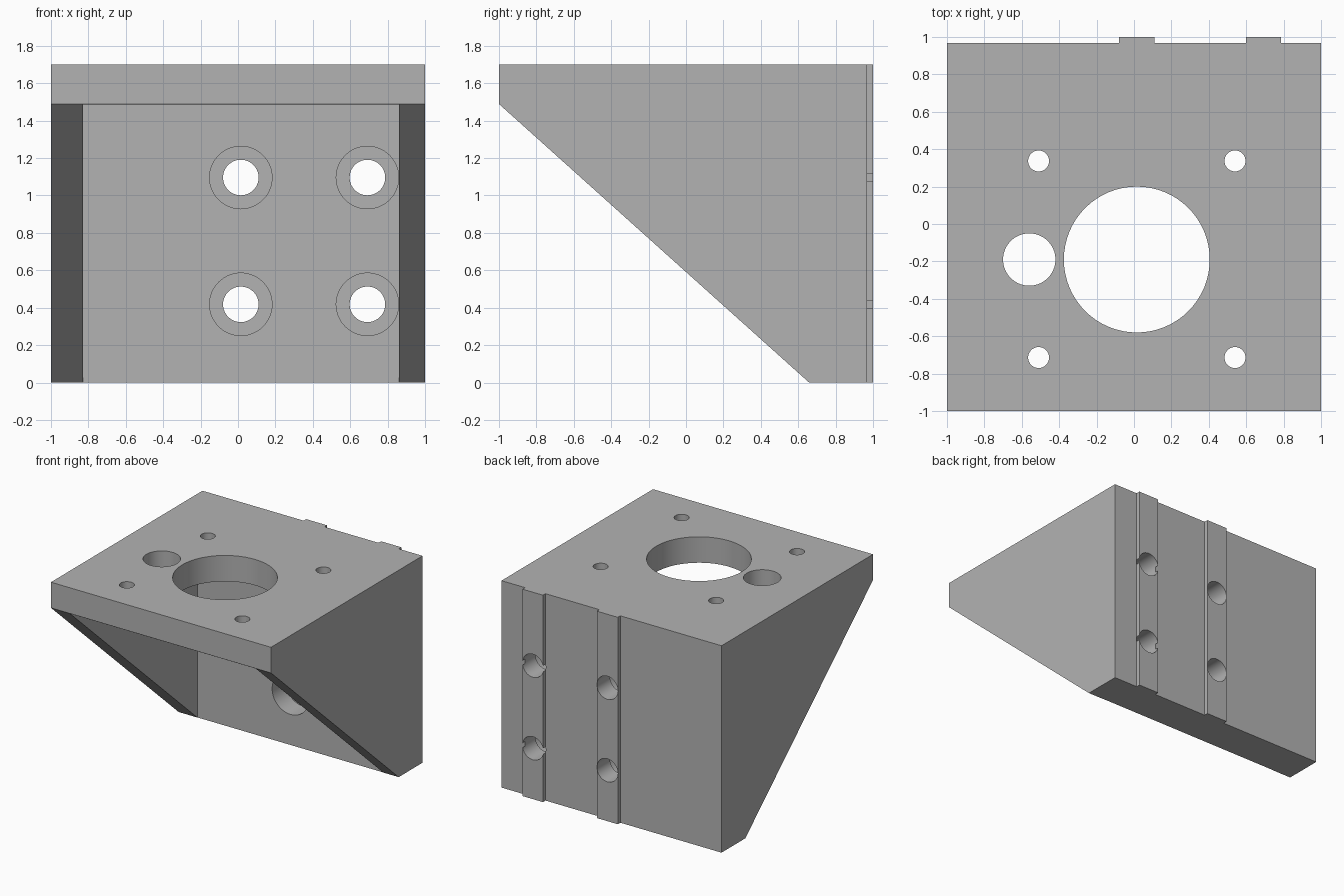
import bpy, bmesh
from math import pi
from mathutils import Vector, Matrix

if "Cube" in bpy.data.objects:
    bpy.data.objects.remove(bpy.data.objects["Cube"])

HEIGHT = 1.70
PLATE_BOTTOM = 1.487     # underside of the top plate
BACK = 0.967             # rear face without the ribs
WEB_FRONT = 0.66         # front face of the upright plate

grey = bpy.data.materials.new("machined grey")
grey.use_nodes = True
grey.diffuse_color = (0.45, 0.45, 0.45, 1)
grey.node_tree.nodes["Principled BSDF"].inputs["Base Color"].default_value = (0.45, 0.45, 0.45, 1)


def finish(name, bm):
    bmesh.ops.recalc_face_normals(bm, faces=bm.faces)
    mesh = bpy.data.meshes.new(name)
    bm.to_mesh(mesh)
    bm.free()
    mesh.materials.append(grey)
    obj = bpy.data.objects.new(name, mesh)
    bpy.context.collection.objects.link(obj)
    return obj


def prism(name, outline, extrude):
    """Solid swept from a closed outline of 3D points."""
    bm = bmesh.new()
    face = bm.faces.new([bm.verts.new(p) for p in outline])
    swept = bmesh.ops.extrude_face_region(bm, geom=[face])["geom"]
    verts = [v for v in swept if isinstance(v, bmesh.types.BMVert)]
    bmesh.ops.translate(bm, verts=verts, vec=Vector(extrude))
    return finish(name, bm)


def drill(name, radius, depth, centre, along_y=False):
    bm = bmesh.new()
    matrix = Matrix.Translation(centre)
    if along_y:
        matrix = matrix @ Matrix.Rotation(pi / 2, 4, "X")
    bmesh.ops.create_cone(bm, cap_ends=True, segments=64, radius1=radius,
                          radius2=radius, depth=depth, matrix=matrix)
    return finish(name, bm)


# Block with two locating ribs down its back
plan = [(-1, -1), (1, -1), (1, BACK)]
for right, left in ((0.60, 0.785), (-0.08, 0.11)):
    plan += [(left, BACK), (left, 1), (right, 1), (right, BACK)]
plan.append((-1, BACK))
# keep the outline running in one direction along the back
bracket = prism("motor_bracket", [(x, y, 0) for x, y in plan], (0, 0, HEIGHT))

cutters = []

# Pocket between the two side gussets
cutters.append(prism("pocket_cutter", [(-0.83, y, z) for y, z in (
    (-2, -1), (WEB_FRONT, -1), (WEB_FRONT, PLATE_BOTTOM), (-2, PLATE_BOTTOM))], (1.69, 0, 0)))

# Sloped front edge of the gussets
top = Vector((-1, PLATE_BOTTOM + 0.002))
low = Vector((WEB_FRONT - 0.002, 0))
start, end = top + (top - low) * 0.3, low + (low - top) * 0.3
cutters.append(prism("slope_cutter", [(-1.5, p[0], p[1]) for p in (
    start, end, (start.x, end.y))], (3, 0, 0)))

# Shaft opening, side opening and four screw holes in the top plate
cutters.append(drill("shaft_cutter", 0.39, 0.6, (0.015, -0.19, 1.6)))
cutters.append(drill("side_hole_cutter", 0.14, 0.6, (-0.56, -0.19, 1.6)))
for x in (-0.51, 0.54):
    for y in (-0.714, 0.337):
        cutters.append(drill("screw_cutter", 0.056, 0.6, (x, y, 1.6)))

# Counterbored mounting holes through the upright plate
for x in (0.015, 0.692):
    for z in (0.418, 1.096):
        cutters.append(drill("mount_cutter", 0.095, 1, (x, 0.85, z), True))
        cutters.append(drill("counterbore_cutter", 0.167, 0.4, (x, 0.63, z), True))

for cutter in cutters:
    mod = bracket.modifiers.new(cutter.name, "BOOLEAN")
    mod.operation = "DIFFERENCE"
    mod.solver = "EXACT"
    mod.object = cutter
    cutter.hide_render = True

# Bake the cuts, then drop the cutters
bpy.context.view_layer.update()
graph = bpy.context.evaluated_depsgraph_get()
baked = bpy.data.meshes.new_from_object(bracket.evaluated_get(graph))
bracket.modifiers.clear()
bracket.data = baked
baked.materials.clear()
baked.materials.append(grey)
for cutter in cutters:
    bpy.data.objects.remove(cutter)

bpy.ops.object.select_all(action="DESELECT")
bracket.select_set(True)
bpy.context.view_layer.objects.active = bracket
bpy.ops.object.shade_smooth_by_angle(angle=pi / 6)
